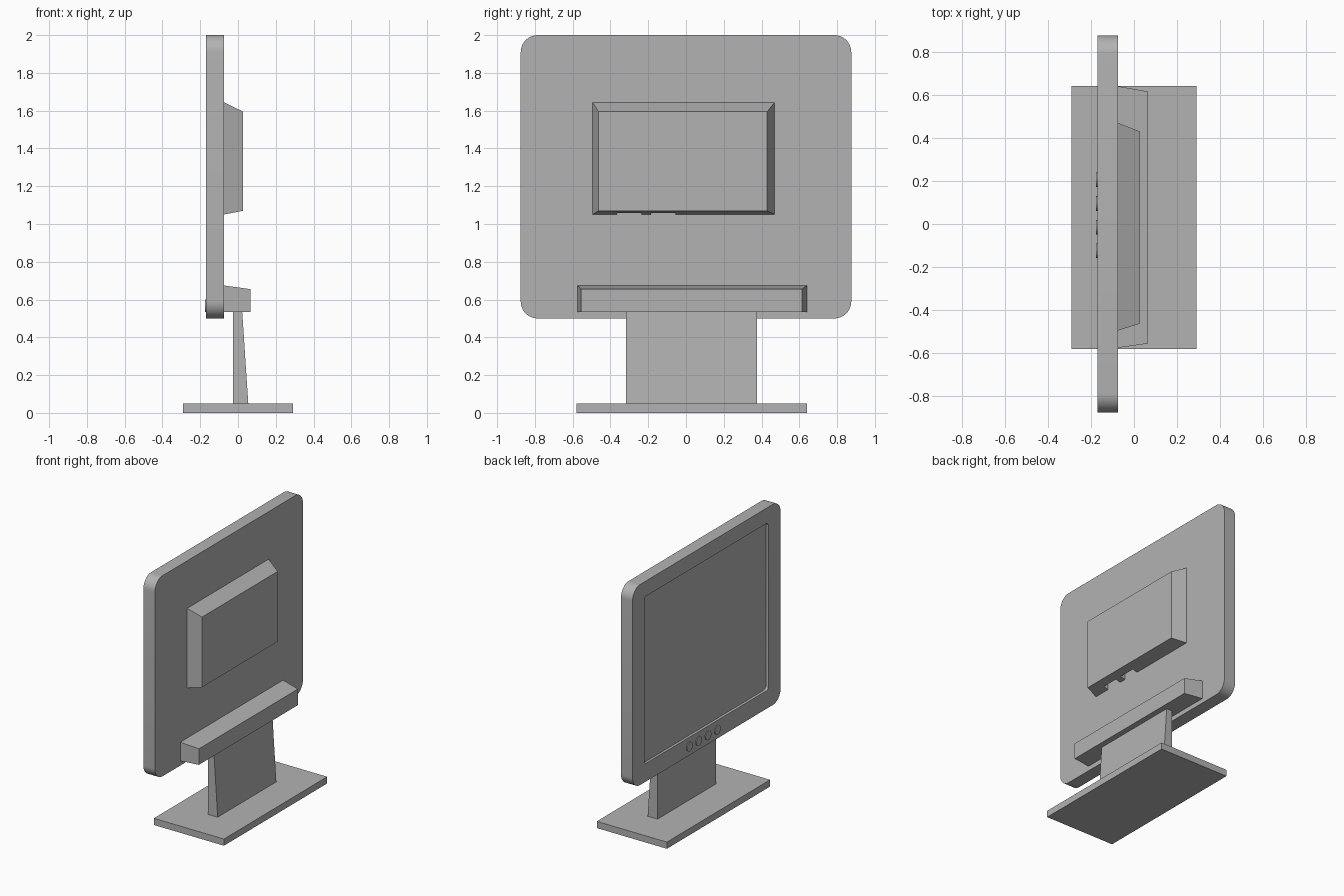
import bpy
import bmesh
from math import cos, sin, pi, radians

cube = bpy.data.objects.get("Cube")
if cube:
    bpy.data.objects.remove(cube, do_unlink=True)

grey = bpy.data.materials.new("plain grey")
grey.use_nodes = True
colour = (0.45, 0.45, 0.45, 1)
grey.diffuse_color = colour
grey.node_tree.nodes["Principled BSDF"].inputs["Base Color"].default_value = colour


def loft(name, x0, ring0, x1, ring1):
    """Solid between two matching (y, z) outlines at x0 and x1."""
    bm = bmesh.new()
    a = [bm.verts.new((x0, y, z)) for y, z in ring0]
    b = [bm.verts.new((x1, y, z)) for y, z in ring1]
    bm.faces.new(a)
    bm.faces.new(b)
    for i in range(len(a)):
        j = (i + 1) % len(a)
        bm.faces.new((a[i], a[j], b[j], b[i]))
    bmesh.ops.recalc_face_normals(bm, faces=bm.faces)
    mesh = bpy.data.meshes.new(name)
    bm.to_mesh(mesh)
    bm.free()
    mesh.materials.append(grey)
    obj = bpy.data.objects.new(name, mesh)
    bpy.context.collection.objects.link(obj)
    return obj


def rect(y0, y1, z0, z1):
    return [(y0, z0), (y1, z0), (y1, z1), (y0, z1)]


def rounded(y0, y1, z0, z1, r, steps=10):
    corners = [(y1 - r, z1 - r), (y0 + r, z1 - r), (y0 + r, z0 + r), (y1 - r, z0 + r)]
    return [(cy + r * cos(a), cz + r * sin(a))
            for q, (cy, cz) in enumerate(corners)
            for a in [(q + k / steps) * pi / 2 for k in range(steps + 1)]]


def cut(obj, cutter):
    mod = obj.modifiers.new("cut", 'BOOLEAN')
    mod.operation = 'DIFFERENCE'
    mod.solver = 'EXACT'
    mod.object = cutter
    bpy.context.view_layer.objects.active = obj
    bpy.ops.object.modifier_apply(modifier=mod.name)
    bpy.data.objects.remove(cutter, do_unlink=True)


def smooth(obj):
    bpy.ops.object.select_all(action='DESELECT')
    obj.select_set(True)
    bpy.context.view_layer.objects.active = obj
    bpy.ops.object.shade_smooth_by_angle(angle=radians(30))


# Display panel with a sunken screen
outline = rounded(-0.875, 0.875, 0.5, 2.0, 0.09)
panel = loft("display_panel", -0.17, outline, -0.075, outline)
opening = rounded(-0.73, 0.735, 0.635, 1.885, 0.025, 4)
cut(panel, loft("screen_cutter", -0.3, opening, -0.15, opening))
smooth(panel)

# Control buttons under the screen
for i in range(4):
    y = 0.205 - 0.11 * i
    disc = rounded(y - 0.034, y + 0.034, 0.533, 0.601, 0.0339, 5)
    smooth(loft(f"button_{i + 1}", -0.176, disc, -0.16, disc))

# Rear housing with two sockets opening downward
housing = loft("rear_housing", -0.076, rect(-0.495, 0.47, 1.05, 1.645),
               0.027, rect(-0.463, 0.43, 1.07, 1.595))
for y in (-0.3, -0.12):
    socket = rect(y - 0.065, y + 0.065, 0.9, 1.11)
    cut(housing, loft("socket_cutter", -0.2, socket, -0.035, socket))

# Bracket bar, neck and foot of the stand
loft("bracket_bar", -0.076, rect(-0.575, 0.64, 0.535, 0.675),
     0.065, rect(-0.555, 0.615, 0.535, 0.655))
neck = loft("stand_neck", -0.027, rect(-0.318, 0.375, 0.04, 0.54),
            0.055, rect(-0.318, 0.375, 0.04, 0.54))
for v in neck.data.vertices:
    if v.co.x > 0 and v.co.z > 0.5:
        v.co.x = 0.022
foot = rect(-0.58, 0.64, 0.0, 0.05)
loft("stand_foot", -0.29, foot, 0.29, foot)
